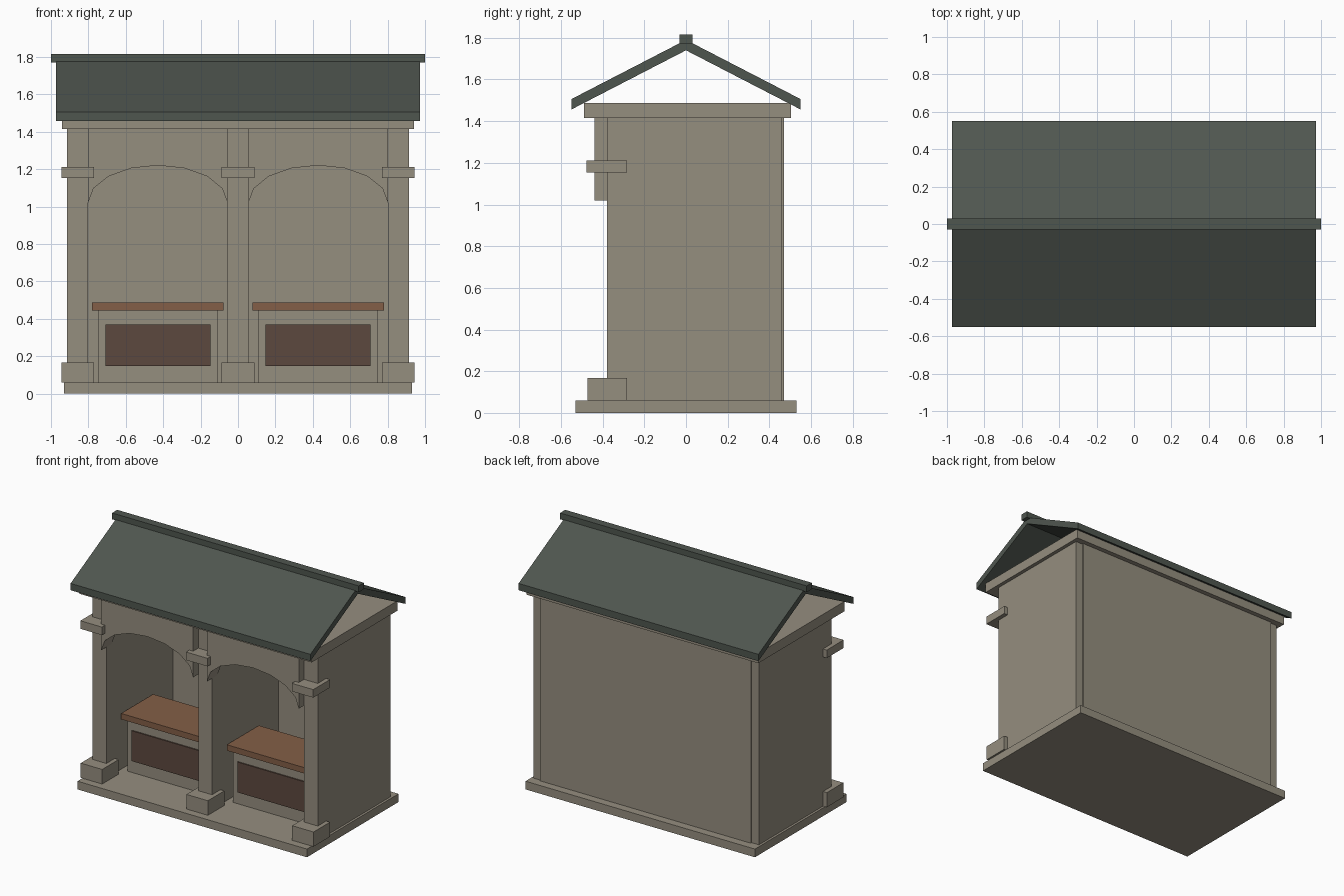
import bpy, math

if "Cube" in bpy.data.objects:
    bpy.data.objects.remove(bpy.data.objects["Cube"])


def material(name, rgb):
    m = bpy.data.materials.new(name)
    lin = [((c / 255 + 0.055) / 1.055) ** 2.4 for c in rgb]
    m.diffuse_color = (*lin, 1)
    m.use_nodes = True
    m.node_tree.nodes["Principled BSDF"].inputs["Base Color"].default_value = m.diffuse_color
    return m


STONE = material("stone", (149, 142, 127))
ROOF = material("slate_green", (79, 86, 79))
WOOD = material("seat_wood", (131, 95, 71))
PANEL = material("dark_panel", (92, 72, 62))


def mesh_object(name, verts, faces, mat):
    me = bpy.data.meshes.new(name)
    me.from_pydata(verts, [], faces)
    me.materials.append(mat)
    ob = bpy.data.objects.new(name, me)
    bpy.context.collection.objects.link(ob)
    return ob


def box(name, x, y, z, mat):
    verts = [(a, b, c) for a in x for b in y for c in z]
    faces = [(0, 1, 3, 2), (4, 6, 7, 5), (0, 4, 5, 1),
             (2, 3, 7, 6), (0, 2, 6, 4), (1, 5, 7, 3)]
    return mesh_object(name, verts, faces, mat)


def strip_prism(name, lower, upper, place, depth, mat):
    """Closed solid between two matching polylines, extruded over depth."""
    n = len(lower)
    verts = [place(p, d) for d in depth for p in lower + upper]
    k = 2 * n
    faces = []
    for i in range(n - 1):
        a, b, c, d = i, i + 1, n + i + 1, n + i
        faces += [(a, b, c, d), (k + d, k + c, k + b, k + a),
                  (a, k + a, k + b, b), (d, c, k + c, k + d)]
    faces += [(0, n, k + n, k), (n - 1, k + n - 1, k + 2 * n - 1, 2 * n - 1)]
    ob = mesh_object(name, verts, faces, mat)
    # consistent outward normals
    import bmesh
    bm = bmesh.new()
    bm.from_mesh(ob.data)
    bmesh.ops.recalc_face_normals(bm, faces=bm.faces)
    bm.to_mesh(ob.data)
    bm.free()
    return ob


# Plinth, back wall and cornice slab
box("plinth", (-0.93, 0.93), (-0.53, 0.53), (0, 0.06), STONE)
box("back_wall", (-0.855, 0.855), (0.39, 0.47), (0.06, 1.415), STONE)
box("cornice", (-0.94, 0.94), (-0.49, 0.505), (1.415, 1.487), STONE)

# Three dividing walls with a base block and a capital at the front
for label, cx in (("left", -0.857), ("centre", 0), ("right", 0.857)):
    box(label + "_wall", (cx - 0.056, cx + 0.056), (-0.38, 0.46), (0.06, 1.415), STONE)
    box(label + "_base_block", (cx - 0.087, cx + 0.087), (-0.473, -0.283), (0.06, 0.167), STONE)
    box(label + "_capital", (cx - 0.087, cx + 0.087), (-0.477, -0.282), (1.153, 1.212), STONE)

# Two bays: arch, bench box, panel and seat
for label, cx in (("left", -0.4285), ("right", 0.4285)):
    angles = [math.pi * (1 - i / 8) for i in range(9)]
    curve = [(cx + 0.3725 * math.cos(a), 1.02 + 0.2 * math.sin(a)) for a in angles]
    top = [(x, 1.415) for x, z in curve]
    strip_prism(label + "_arch", curve, top, lambda p, d: (p[0], d, p[1]), (-0.44, -0.32), STONE)
    box(label + "_bench_box", (cx - 0.32, cx + 0.32), (-0.21, 0.11), (0.06, 0.445), STONE)
    box(label + "_bench_panel", (cx - 0.281, cx + 0.281), (-0.219, -0.209), (0.148, 0.37), PANEL)
    box(label + "_seat", (cx - 0.351, cx + 0.351), (-0.24, 0.13), (0.443, 0.486), WOOD)

# Open gable roof and ridge cap
under = [(-0.55, 1.456), (0, 1.74), (0.55, 1.456)]
over = [(y, z + 0.05) for y, z in under]
strip_prism("roof", under, over, lambda p, d: (d, p[0], p[1]), (-0.972, 0.972), ROOF)
box("ridge_cap", (-1, 1), (-0.03, 0.03), (1.77, 1.816), ROOF)
